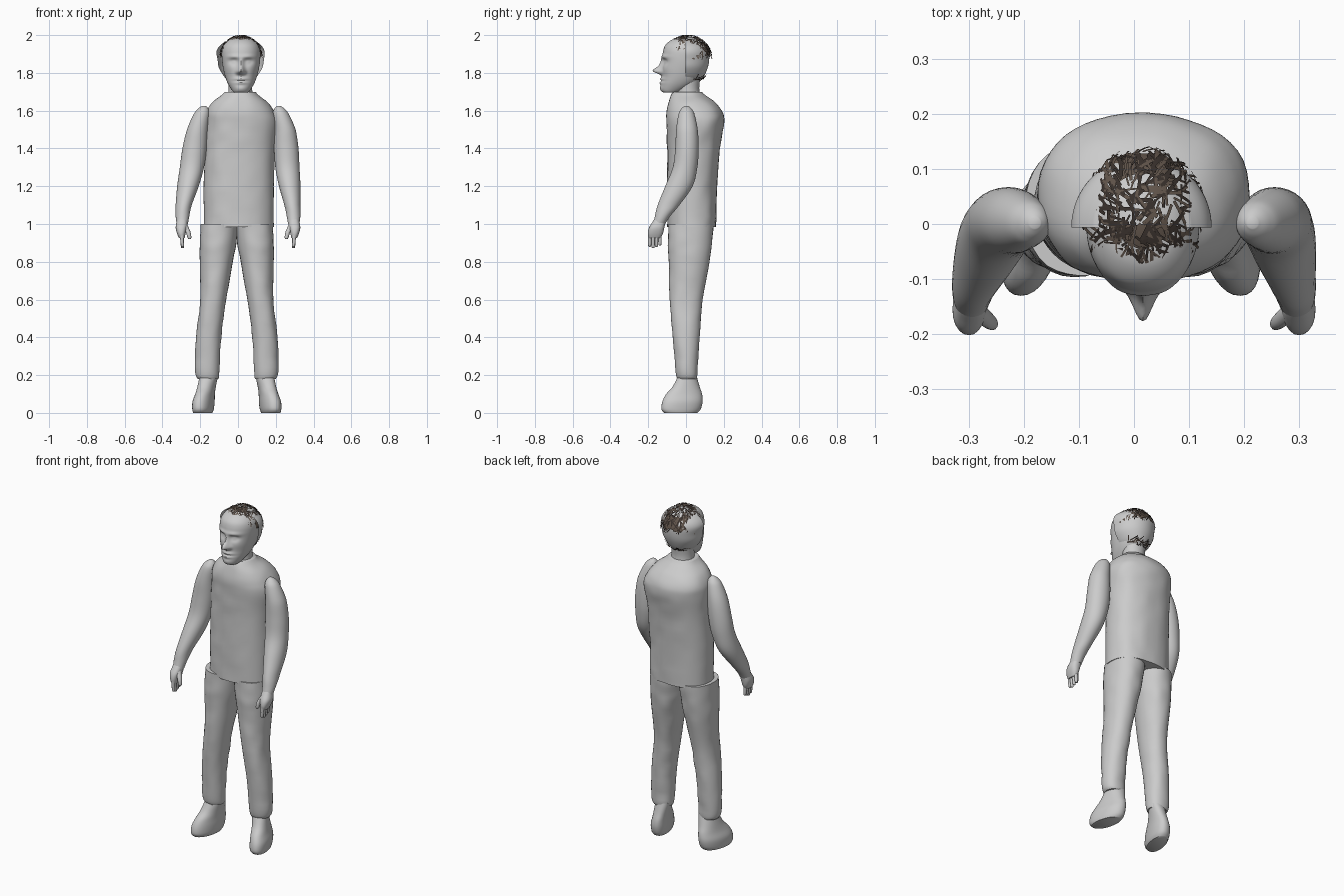
import bpy, bmesh, math, random
from mathutils import Vector, noise

random.seed(4)
if "Cube" in bpy.data.objects:
    bpy.data.objects.remove(bpy.data.objects["Cube"])


def material(name, rgb):
    m = bpy.data.materials.new(name)
    m.use_nodes = True
    m.diffuse_color = (*rgb, 1)
    m.node_tree.nodes["Principled BSDF"].inputs["Base Color"].default_value = (*rgb, 1)
    return m


GREY = material("plain grey", (0.6, 0.6, 0.6))
HAIR = material("hair brown", (0.12, 0.09, 0.07))
DARK = material("dark hair strand", (0.04, 0.03, 0.025))


def finish(name, bm, mat, angle=50):
    bmesh.ops.recalc_face_normals(bm, faces=bm.faces)
    me = bpy.data.meshes.new(name)
    bm.to_mesh(me)
    bm.free()
    me.materials.append(mat)
    ob = bpy.data.objects.new(name, me)
    bpy.context.collection.objects.link(ob)
    bpy.ops.object.select_all(action="DESELECT")
    ob.select_set(True)
    bpy.context.view_layer.objects.active = ob
    bpy.ops.object.shade_smooth_by_angle(angle=math.radians(angle))
    return ob


def smooth_rows(rows, steps):
    """Catmull-Rom interpolation between cross-section rows."""
    out = []
    for i in range(len(rows) - 1):
        a, b, c, d = (rows[min(max(i + k, 0), len(rows) - 1)] for k in (-1, 0, 1, 2))
        for s in range(steps):
            t = s / steps
            out.append([q + t / 2 * (r - p + t * (2 * p - 5 * q + 4 * r - u + t * (3 * (q - r) + u - p)))
                        for p, q, r, u in zip(a, b, c, d)])
    return out + [list(rows[-1])]


def loft(name, rows, n=32, steps=5, mat=GREY, power=2.0, back_only=False, shape=None):
    """Rows are (z, x min, x max, y min, y max); shape moves each point."""
    bm = bmesh.new()
    rings = []
    for z, x0, x1, y0, y1 in smooth_rows(rows, steps):
        ring = []
        for k in range(n):
            a = math.pi * k / (n - 1) if back_only else 2 * math.pi * k / n
            c, s = math.cos(a), math.sin(a)
            c, s = (math.copysign(abs(v) ** (2 / power), v) for v in (c, s))
            y = y0 + (y1 - y0) * s if back_only else (y0 + y1) / 2 + (y1 - y0) / 2 * s
            p = Vector(((x0 + x1) / 2 + (x1 - x0) / 2 * c, y, z))
            ring.append(bm.verts.new(shape(p) if shape else p))
        rings.append(ring)
    for lo, hi in zip(rings, rings[1:]):
        for k in range(n - 1 if back_only else n):
            j = (k + 1) % n
            bm.faces.new((lo[k], lo[j], hi[j], hi[k]))
    bm.faces.new(rings[-1])
    if not back_only:
        bm.faces.new(rings[0])
    return finish(name, bm, mat)


def cloth(p):
    """Faint dents in the fabric."""
    d = 0.004 * noise.noise(p * 14)
    return p + Vector((d, d, 0))


# Shirt body and neck
loft("torso", [(0.985, -.18, .19, -.10, .16), (1.2, -.18, .19, -.10, .165), (1.4, -.175, .195, -.10, .18),
               (1.53, -.175, .21, -.105, .2), (1.59, -.17, .195, -.105, .195), (1.64, -.14, .16, -.095, .16),
               (1.68, -.09, .11, -.08, .105), (1.7, -.07, .09, -.068, .085)], 48, 6, power=2.3, shape=cloth)
loft("neck", [(1.66, -.055, .08, -.055, .08), (1.72, -.05, .075, -.05, .07), (1.8, -.055, .08, -.05, .08)])

# Limbs, described for the model's right side and mirrored
leg = [(0.18, -.215, -.105, -.045, .055), (0.22, -.227, -.098, -.055, .062), (0.4, -.222, -.088, -.07, .072),
       (0.6, -.2, -.063, -.087, .088), (0.8, -.202, -.028, -.092, .125), (0.9, -.203, -.01, -.095, .138),
       (1.0, -.2, .0, -.095, .145)]
foot = [(0, -.228, -.135, -.115, .06), (0.02, -.232, -.128, -.13, .078), (0.06, -.232, -.125, -.125, .088),
        (0.1, -.22, -.125, -.105, .085), (0.14, -.212, -.12, -.07, .072), (0.2, -.203, -.107, -.04, .055)]
arm = [(1.0, -.325, -.265, -.175, -.11), (1.04, -.33, -.258, -.165, -.085), (1.1, -.33, -.245, -.15, -.035),
       (1.2, -.322, -.208, -.11, .035), (1.3, -.308, -.18, -.07, .06), (1.4, -.294, -.165, -.057, .067),
       (1.5, -.27, -.158, -.052, .062), (1.58, -.235, -.15, -.04, .045), (1.61, -.212, -.157, -.025, .03),
       (1.625, -.19, -.17, -.008, .012)]
palm = [(0.925, -.312, -.283, -.198, -.135), (0.95, -.323, -.277, -.202, -.122), (0.98, -.33, -.27, -.196, -.115),
        (1.01, -.325, -.268, -.178, -.11), (1.03, -.32, -.272, -.165, -.11)]
thumb = [(0.92, -.262, -.25, -.19, -.175), (0.93, -.268, -.247, -.193, -.17), (0.96, -.278, -.252, -.19, -.16),
         (1.0, -.3, -.27, -.175, -.14)]


def on_side(side, splay=0.0):
    def move(p):
        x = p.x + splay * p.y
        if side == "left":
            blend = min(max((p.z - 1.1) / 0.4, 0), 1)
            x = -x + 0.035 * blend - (0.013 if p.z < 0.99 and p.x > -.24 else 0)
        return Vector((x, p.y, p.z))
    return move


def leg_side(side):
    def move(p):
        p = cloth(p)
        return Vector((-p.x - 0.013 if side == "left" else p.x, p.y, p.z))
    return move


def hand_side(side):
    return lambda p: Vector((-p.x if side == "left" else p.x, p.y, p.z))


def foot_side(side):
    def move(p):
        x = p.x + 0.2 * p.y
        return Vector((-x - 0.013 if side == "left" else x, p.y, p.z))
    return move


for side in ("right", "left"):
    loft(side + "_trouser_leg", leg, 32, 6, power=2.15, shape=leg_side(side))
    loft(side + "_shoe", foot, 32, 4, power=2.2, shape=foot_side(side))
    loft(side + "_arm", arm, 32, 5, shape=on_side(side))
    loft(side + "_palm", palm, 20, 4, power=2.4, shape=hand_side(side))
    loft(side + "_thumb", thumb, 12, 4, shape=hand_side(side))
    for i in range(4):
        y = -0.192 + 0.018 * i
        tip = 0.872 + 0.007 * abs(i - 1)
        x = -0.296
        rows = [(tip, x - .001, x + .007, y - .004, y + .004), (tip + .006, x - .006, x + .01, y - .008, y + .008),
                (0.91, x - .009, x + .009, y - .009, y + .009), (0.945, x - .012, x + .01, y - .009, y + .009)]
        loft(f"{side}_finger_{i + 1}", rows, 12, 3, shape=hand_side(side))

# Head with facial features pushed in or out along y: x, z, width, height, depth
CX = 0.016
features = [(0, 1.812, .012, .013, -.042), (0, 1.84, .010, .025, -.016), (.016, 1.805, .009, .008, -.014),
            (.038, 1.86, .017, .011, .016), (.038, 1.858, .010, .006, -.008), (.036, 1.885, .026, .008, -.008),
            (0, 1.768, .022, .006, -.010), (0, 1.757, .026, .003, .005), (0, 1.748, .018, .006, -.009),
            (0, 1.717, .022, .012, -.007), (.055, 1.82, .02, .02, -.005)]


def face(p):
    if p.y < -0.01:
        fade = min(1, (-0.01 - p.y) / 0.05)
        for fx, fz, w, h, depth in features:
            d = (abs(p.x - CX) - fx) / w
            p.y += fade * depth * math.exp(-(d * d + ((p.z - fz) / h) ** 2) / 2)
    return p


skull = [(1.695, -.02, .05, -.115, -.05), (1.705, -.03, .062, -.128, -.015), (1.74, -.052, .084, -.132, .05),
         (1.78, -.068, .1, -.126, .085), (1.83, -.08, .112, -.124, .108), (1.88, -.086, .118, -.124, .12),
         (1.92, -.085, .117, -.12, .117), (1.95, -.073, .105, -.107, .1), (1.975, -.048, .08, -.075, .07),
         (1.988, -.012, .044, -.03, .028)]
loft("head", skull, 112, 8, power=2.15, shape=face)

# Rear head shell with an open front edge
loft("head_shell", [(1.765, -.06, .085, -.006, .085), (1.79, -.08, .107, -.006, .1), (1.83, -.102, .13, -.006, .116),
                    (1.87, -.108, .137, -.006, .123), (1.91, -.114, .141, -.006, .122), (1.94, -.1, .128, -.006, .11),
                    (1.965, -.07, .1, -.006, .08)], 40, 4, back_only=True)

# Hair cap: a fringe over the forehead and a band around the back
CENTRE, RADII = Vector((CX, 0.008, 1.87)), Vector((.112, .127, .126))


def scalp(direction, lift=0.0):
    d = direction.normalized()
    return CENTRE + Vector(d[i] * (RADII[i] + lift) for i in range(3))


def has_hair(p):
    if p.y < 0:
        return p.z > 1.93 + 0.006 * math.sin(p.x * 260)
    return 1.90 + 0.01 * math.sin(p.x * 90) < p.z < 1.965


bm = bmesh.new()
bmesh.ops.create_uvsphere(bm, u_segments=64, v_segments=48, radius=1)
for v in bm.verts:
    v.co = scalp(v.co)
bmesh.ops.delete(bm, geom=[f for f in bm.faces if not has_hair(f.calc_center_median())], context="FACES")
finish("hair_cap", bm, HAIR)

# Hair strands: short bent cards lying across the scalp
for name, mat, count in (("brown_strands", HAIR, 170), ("dark_strands", DARK, 260)):
    bm = bmesh.new()
    while count:
        d = Vector((random.gauss(0, 1), random.gauss(0, 1), random.gauss(0.3, 1))).normalized()
        root = scalp(d)
        nape = 1.755 < root.z < 1.785 and root.y > 0.02
        if not nape and root.z < (1.935 if root.y < 0 else 1.89):
            continue
        count -= 1
        down = Vector((d.x, d.y, -0.5)) + Vector((random.uniform(-1, 1), random.uniform(-1, 1), 0)) * 0.9
        along = (down - d * down.dot(d)).normalized()
        across = d.cross(along) * random.uniform(0.012, 0.03)
        length = random.uniform(0.2, 0.4)
        last = None
        for k in range(4):
            q = d + along * length * (k / 3 - 0.5)
            lift = 0.004 + 0.003 * k / 3
            pair = [bm.verts.new(scalp(q + across * s, lift)) for s in (-1, 1)]
            for v in pair:
                v.co.z = min(v.co.z, 2.0)
            if last:
                bm.faces.new((last[0], last[1], pair[1], pair[0]))
            last = pair
    finish(name, bm, mat)
